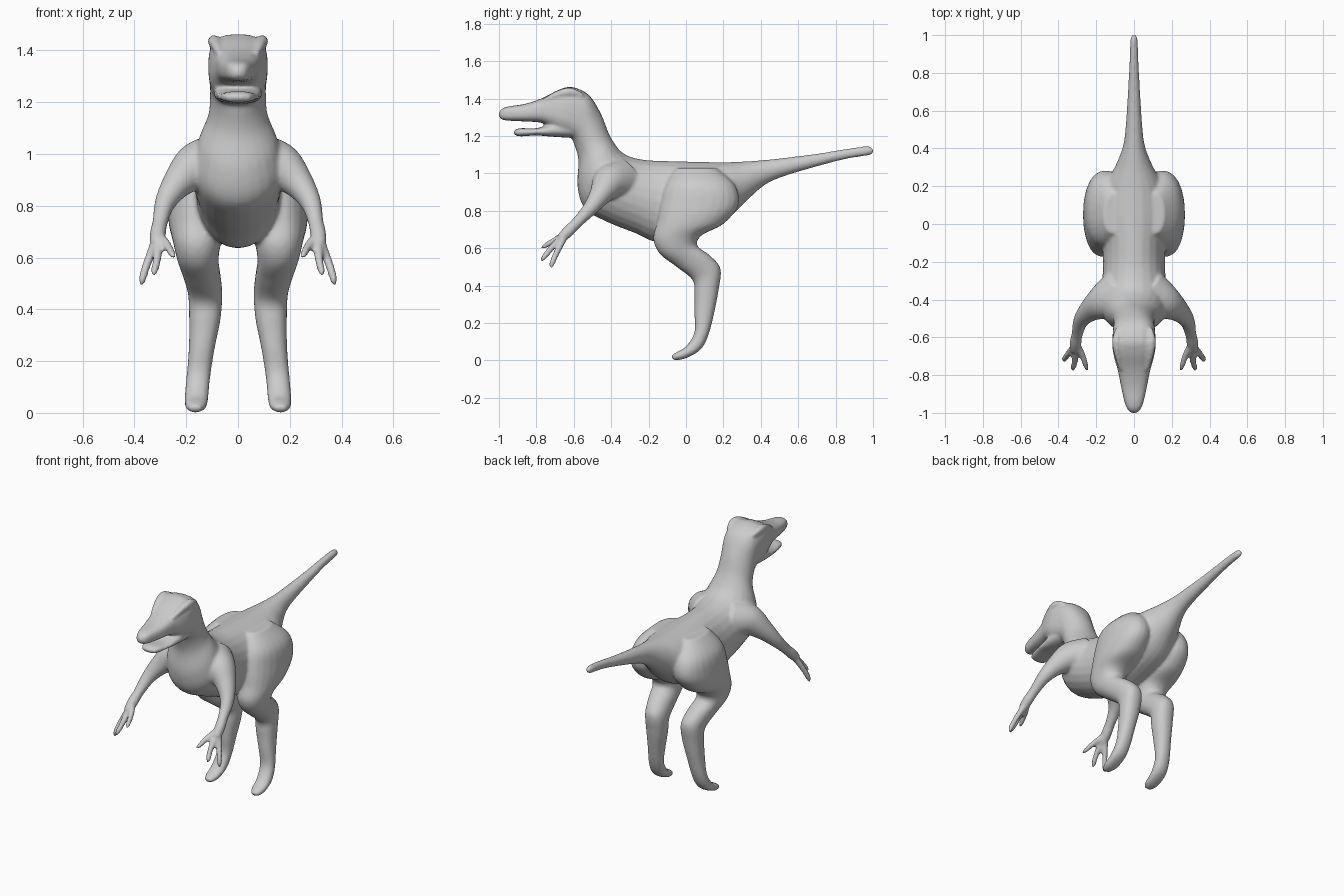
import bpy, bmesh, math
from mathutils import Vector

SEG = 24


def smooth_rows(rows, steps=5):
    """Catmull-Rom interpolation through rows of numbers."""
    out, n = [], len(rows)
    for i in range(n - 1):
        p0, p1, p2, p3 = (rows[max(i - 1, 0)], rows[i], rows[i + 1], rows[min(i + 2, n - 1)])
        for k in range(steps):
            t = k / steps
            out.append([0.5 * (2 * b + (c - a) * t + (2 * a - 5 * b + 4 * c - d) * t * t
                               + (3 * b - a - 3 * c + d) * t ** 3)
                        for a, b, c, d in zip(p0, p1, p2, p3)])
    out.append(list(rows[-1]))
    return out


def skin(name, rings):
    """Closed mesh object through equal-sized rings of points."""
    bm = bmesh.new()
    vs = [[bm.verts.new(p) for p in r] for r in rings]
    for a, b in zip(vs, vs[1:]):
        for i in range(SEG):
            j = (i + 1) % SEG
            bm.faces.new((a[i], a[j], b[j], b[i]))
    bm.faces.new(vs[0])
    bm.faces.new(vs[-1])
    bmesh.ops.recalc_face_normals(bm, faces=bm.faces)
    me = bpy.data.meshes.new(name)
    bm.to_mesh(me)
    bm.free()
    ob = bpy.data.objects.new(name, me)
    bpy.context.collection.objects.link(ob)
    return ob


def power(v, e):
    return math.copysign(abs(v) ** (2 / e), v)


def loft(name, rows, side=1):
    """Rows: edge point A (y, z), edge point B (y, z), half width, centre x, squareness."""
    rings = []
    for ay, az, by, bz, w, cx, e in smooth_rows(rows):
        ring = []
        for i in range(SEG):
            a = 2 * math.pi * i / SEG
            c, s = power(math.cos(a), e), power(math.sin(a), e)
            ring.append((side * (cx + w * c), (ay + by) / 2 + s * (ay - by) / 2,
                         (az + bz) / 2 + s * (az - bz) / 2))
        rings.append(ring)
    return skin(name, rings)


def tube(name, path, side=1):
    """Path: x, y, z, radius."""
    pts = smooth_rows(path)
    rings = []
    for k, (x, y, z, r) in enumerate(pts):
        t = Vector(pts[min(k + 1, len(pts) - 1)][:3]) - Vector(pts[max(k - 1, 0)][:3])
        u = t.cross(Vector((0, -1, 1))).normalized()
        v = t.cross(u).normalized()
        ring = []
        for i in range(SEG):
            a = 2 * math.pi * i / SEG
            p = Vector((x, y, z)) + r * (math.cos(a) * u + math.sin(a) * v)
            ring.append((side * p.x, p.y, p.z))
        rings.append(ring)
    return skin(name, rings)


# Tail, torso and neck: top point, bottom point, half width
TRUNK = [
    (1.0, 1.13, 1.0, 1.11, .010), (.97, 1.145, .98, 1.097, .019), (.85, 1.13, .86, 1.078, .024),
    (.7, 1.105, .71, 1.04, .032), (.5, 1.08, .51, .98, .045), (.4, 1.07, .41, .93, .06),
    (.3, 1.063, .31, .84, .10), (.2, 1.06, .2, .74, .155), (.05, 1.062, .05, .68, .18),
    (-.12, 1.067, -.15, .635, .165), (-.22, 1.072, -.27, .68, .165),
    (-.3, 1.09, -.42, .74, .175), (-.35, 1.12, -.54, .81, .175),
    (-.385, 1.165, -.58, .93, .15), (-.415, 1.22, -.575, 1.07, .115),
    (-.455, 1.32, -.60, 1.16, .108)]
# Skull and upper jaw
SKULL = [
    (-.52, 1.42, -.62, 1.20, .112), (-.61, 1.462, -.68, 1.22, .115),
    (-.68, 1.447, -.73, 1.25, .105), (-.77, 1.402, -.78, 1.272, .086),
    (-.86, 1.372, -.87, 1.278, .068), (-.95, 1.358, -.95, 1.282, .048),
    (-.985, 1.345, -.985, 1.288, .032), (-1.0, 1.325, -1.0, 1.305, .014)]
JAW = [
    (-.60, 1.30, -.60, 1.19, .09), (-.7, 1.27, -.7, 1.195, .092), (-.8, 1.242, -.8, 1.203, .082),
    (-.88, 1.242, -.88, 1.198, .062), (-.91, 1.235, -.91, 1.203, .045), (-.92, 1.225, -.92, 1.213, .02)]
# Leg: front point, back point, half width, centre x
LEG = [
    (-.05, 1.03, .16, 1.03, .05, .11), (-.11, .94, .26, .94, .105, .14),
    (-.14, .83, .28, .83, .115, .152), (-.155, .74, .2, .73, .11, .158),
    (-.175, .65, .085, .67, .093, .158), (-.14, .57, .06, .615, .08, .155),
    (-.05, .5, .13, .56, .073, .14), (.035, .43, .185, .49, .066, .127),
    (.045, .35, .175, .38, .061, .128), (.045, .25, .15, .25, .05, .14),
    (.045, .15, .118, .13, .046, .153), (0, .075, .075, .055, .046, .16),
    (-.05, .045, -.005, .01, .042, .163), (-.08, .025, -.065, 0, .022, .165)]
ARM = [
    (.08, -.36, .96, .12), (.16, -.41, .95, .095), (.23, -.455, .89, .062), (.28, -.51, .815, .041),
    (.30, -.58, .74, .03), (.31, -.63, .69, .031), (.315, -.67, .65, .026)]
FINGERS = [
    [(.31, -.64, .68, .02), (.35, -.69, .58, .017), (.368, -.715, .52, .015), (.373, -.72, .492, .006)],
    [(.31, -.64, .68, .02), (.312, -.72, .60, .017), (.322, -.76, .55, .014), (.326, -.775, .53, .006)],
    [(.31, -.63, .69, .02), (.275, -.69, .65, .017), (.255, -.75, .615, .014), (.248, -.775, .60, .006)]]

parts = [loft("body", [r + (0, 2) for r in TRUNK] + [r + (0, 2.8) for r in SKULL]),
         loft("lower_jaw", [r + (0, 2.6) for r in JAW])]
for s in (1, -1):
    parts.append(loft("leg", [r + (2.2,) for r in LEG], s))
    parts.append(tube("arm", ARM, s))
    parts += [tube("finger", f, s) for f in FINGERS]
    # Brow ridge over the eye
    parts.append(tube("brow", [(.085, -.55, 1.415, .012), (.093, -.62, 1.435, .024),
                               (.085, -.69, 1.42, .02), (.07, -.77, 1.385, .01)], s))

# Fuse all parts into one continuous skin
bpy.ops.object.select_all(action='DESELECT')
for p in parts:
    p.select_set(True)
bpy.context.view_layer.objects.active = parts[0]
bpy.ops.object.join()
body = bpy.context.view_layer.objects.active
body.name = "dinosaur_body"
fuse = body.modifiers.new("fuse", 'REMESH')
fuse.mode = 'VOXEL'
fuse.voxel_size = 0.009
fuse.use_smooth_shade = True
relax = body.modifiers.new("relax", 'SMOOTH')
relax.factor = 0.5
relax.iterations = 5
